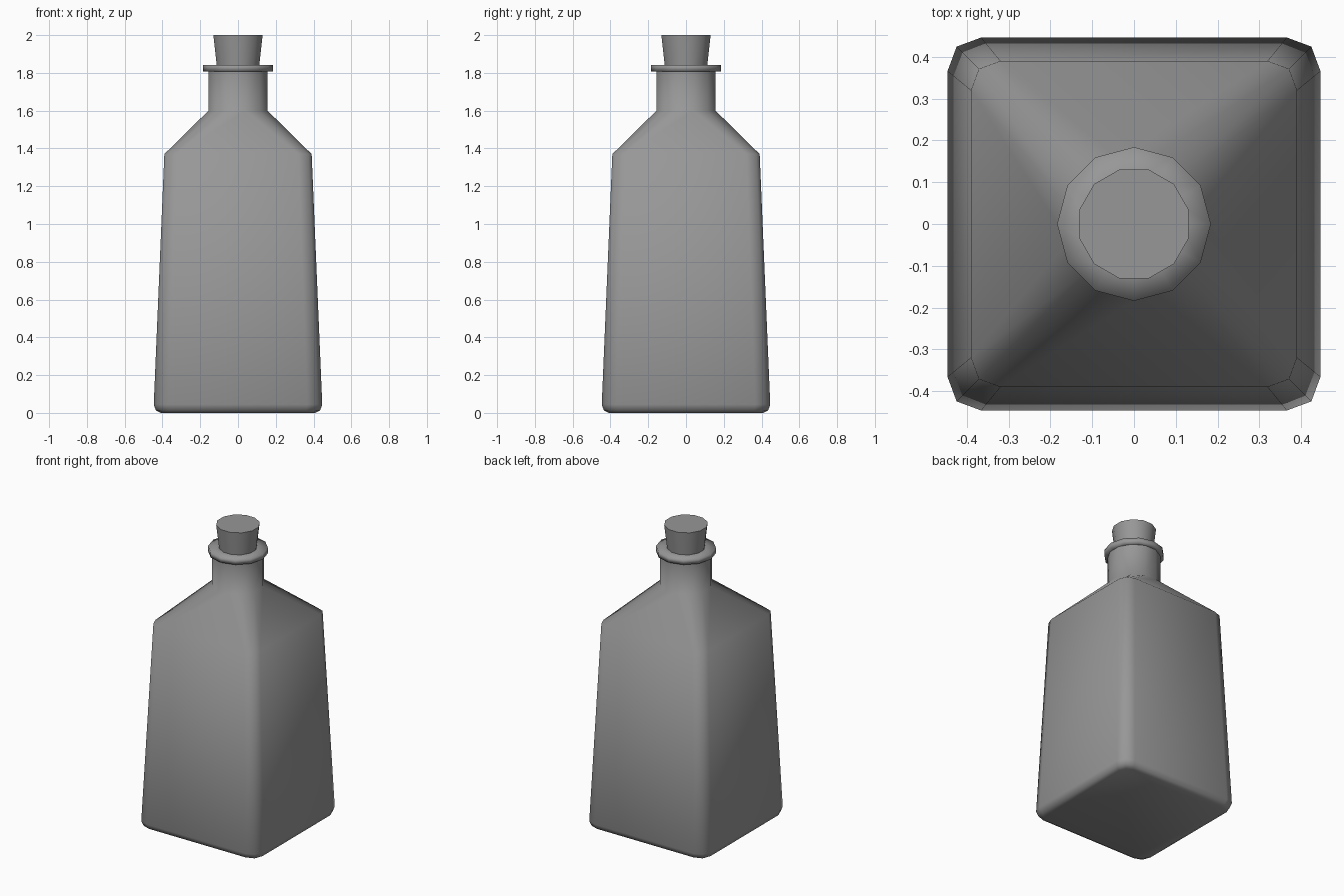
import bpy, bmesh, math

if "Cube" in bpy.data.objects:
    bpy.data.objects.remove(bpy.data.objects["Cube"])

# dark grey shared by all parts
grey = bpy.data.materials.new("dark_grey")
grey.diffuse_color = (0.31, 0.31, 0.31, 1)
grey.use_nodes = True
grey.node_tree.nodes["Principled BSDF"].inputs["Base Color"].default_value = grey.diffuse_color


def rounded_square(h, c, z):
    # 12 points, three per softened corner; h = half width, c = corner size
    m = c * 0.27
    corner = [(h, h - c), (h - m, h - m), (h - c, h)]
    pts = []
    for k in range(4):
        co, si = round(math.cos(k * math.pi / 2)), round(math.sin(k * math.pi / 2))
        pts += [(x * co - y * si, x * si + y * co, z) for x, y in corner]
    return pts


def circle(r, z, offset):
    angles = [math.radians(30 * i + offset) for i in range(12)]
    return [(r * math.cos(a), r * math.sin(a), z) for a in angles]


def loft(name, rings, angle):
    # skin a stack of 12-point rings and close both ends
    bm = bmesh.new()
    loops = [[bm.verts.new(p) for p in ring] for ring in rings]
    for a, b in zip(loops, loops[1:]):
        for i in range(12):
            j = (i + 1) % 12
            bm.faces.new((a[i], a[j], b[j], b[i]))
    bm.faces.new(loops[0][::-1])
    bm.faces.new(loops[-1])
    bmesh.ops.recalc_face_normals(bm, faces=bm.faces[:])
    mesh = bpy.data.meshes.new(name)
    bm.to_mesh(mesh)
    bm.free()
    mesh.materials.append(grey)
    obj = bpy.data.objects.new(name, mesh)
    bpy.context.collection.objects.link(obj)
    bpy.ops.object.select_all(action='DESELECT')
    bpy.context.view_layer.objects.active = obj
    obj.select_set(True)
    bpy.ops.object.shade_smooth_by_angle(angle=math.radians(angle))
    return obj


# tapered square body, sloping shoulders and round neck
body = [(0.41, 0.065, 0.0), (0.435, 0.075, 0.013), (0.446, 0.08, 0.045),
        (0.39, 0.07, 1.37)]
loft("bottle_body",
     [rounded_square(*p) for p in body] +
     [circle(0.162, 1.60, 15), circle(0.162, 1.82, 15)], 60)

# crisp flared lip
loft("bottle_lip", [circle(r, z, 0) for r, z in
     [(0.15, 1.808), (0.184, 1.808), (0.184, 1.843), (0.11, 1.843)]], 95)

# tapered cork stopper
loft("cork", [circle(0.116, 1.835, 15), circle(0.135, 2.0, 15)], 40)
